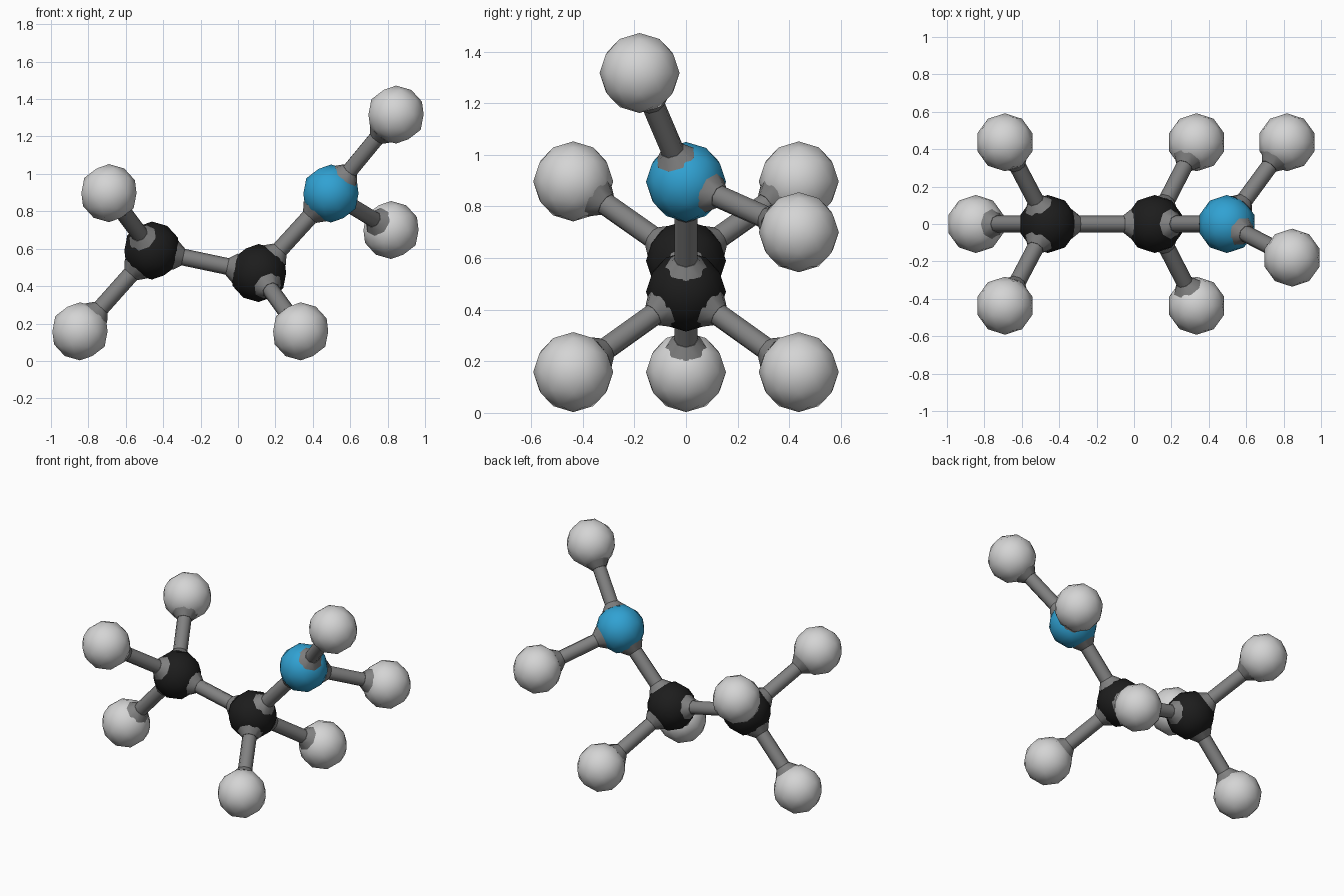
import bpy
from mathutils import Vector

if "Cube" in bpy.data.objects:
    bpy.data.objects.remove(bpy.data.objects["Cube"])

def material(name, rgb):
    m = bpy.data.materials.new(name)
    m.diffuse_color = (*rgb, 1)
    m.use_nodes = True
    m.node_tree.nodes["Principled BSDF"].inputs["Base Color"].default_value = m.diffuse_color
    return m

BLACK = material("black", (0.012, 0.012, 0.012))
BLUE = material("blue", (0.03, 0.36, 0.65))
WHITE = material("light_grey", (0.66, 0.66, 0.66))
GREY = material("mid_grey", (0.22, 0.22, 0.22))
R = 0.155

def ball(name, pos, mat):
    bpy.ops.mesh.primitive_ico_sphere_add(subdivisions=2, radius=R, location=pos)
    o = bpy.context.object
    o.name = name
    o.data.materials.append(mat)
    bpy.ops.object.shade_smooth()

def cone(name, a, b, r1, r2, sides):
    d = b - a
    bpy.ops.mesh.primitive_cone_add(vertices=sides, radius1=r1, radius2=r2,
                                    depth=d.length, location=(a + b) / 2,
                                    rotation=d.to_track_quat('Z', 'Y').to_euler())
    o = bpy.context.object
    o.name = name
    o.data.materials.append(GREY)
    bpy.ops.object.shade_smooth_by_angle(angle=0.9)

def bond(a, b):
    # rod with a flared collar against each ball
    a, b = Vector(a), Vector(b)
    u = (b - a).normalized()
    cone("bond_rod", a + u * 0.12, b - u * 0.12, 0.045, 0.045, 8)
    cone("bond_collar", a + u * 0.128, a + u * 0.17, 0.08, 0.047, 8)
    cone("bond_collar", b - u * 0.128, b - u * 0.17, 0.08, 0.047, 8)

# central chain
c1, c2, n = (-0.46, 0, 0.59), (0.11, 0, 0.47), (0.497, 0, 0.895)
ball("dark_ball_left", c1, BLACK)
ball("dark_ball_middle", c2, BLACK)
ball("blue_ball", n, BLUE)
bond(c1, c2)
bond(c2, n)

# outer pale balls
outer = [(c1, (-0.845, 0, 0.158)),
         (n, (0.845, -0.18, 1.317)), (n, (0.818, 0.437, 0.70))]
for s in (-1, 1):
    outer += [(c1, (-0.69, s * 0.437, 0.897)), (c2, (0.335, s * 0.437, 0.158))]
for parent, p in outer:
    ball("pale_ball", p, WHITE)
    bond(parent, p)
